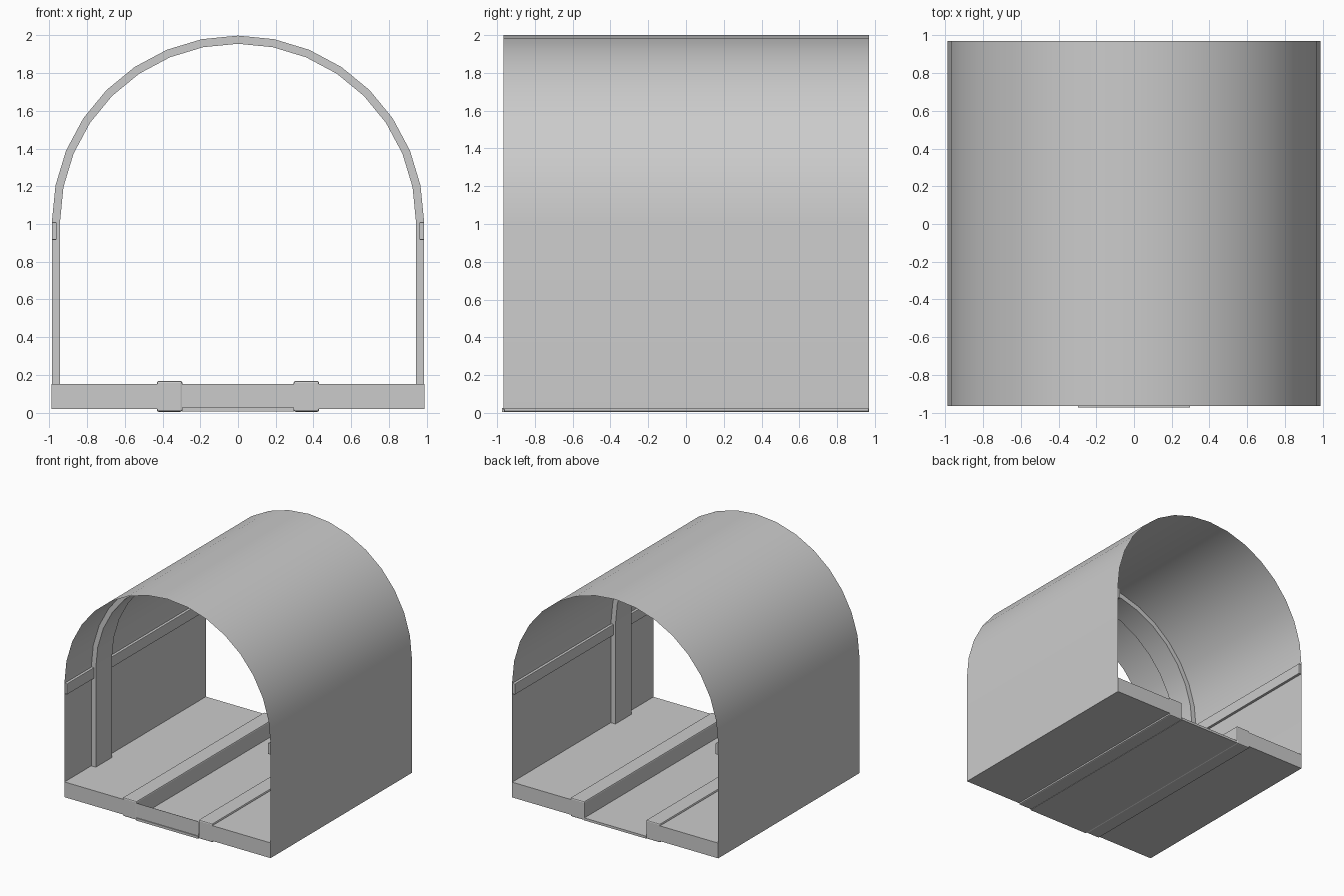
import bpy, bmesh
from math import sin, cos, pi

if "Cube" in bpy.data.objects:
    bpy.data.objects.remove(bpy.data.objects["Cube"])

Y0, Y1 = -0.965, 0.97      # ends of the tunnel section
R, SPRING = 0.988, 1.012   # arch radius and spring height


def finish(name, bm, bevel=0.0, smooth=False):
    bmesh.ops.recalc_face_normals(bm, faces=bm.faces)
    me = bpy.data.meshes.new(name)
    bm.to_mesh(me)
    bm.free()
    ob = bpy.data.objects.new(name, me)
    bpy.context.collection.objects.link(ob)
    if bevel:
        mod = ob.modifiers.new("bevel", 'BEVEL')
        mod.width, mod.segments = bevel, 2
    if smooth:
        bpy.ops.object.select_all(action='DESELECT')
        ob.select_set(True)
        bpy.context.view_layer.objects.active = ob
        bpy.ops.object.shade_smooth_by_angle(angle=pi / 6)
    return ob


def box(name, lo, hi, bevel=0.0):
    bm = bmesh.new()
    bmesh.ops.create_cube(bm, size=1)
    for v in bm.verts:
        v.co = [l + (c + 0.5) * (h - l) for c, l, h in zip(v.co, lo, hi)]
    return finish(name, bm, bevel)


def arch_profile(radius, foot):
    pts = [(radius, foot)]
    pts += [(radius * cos(pi * i / 16), SPRING + radius * sin(pi * i / 16)) for i in range(17)]
    return pts + [(-radius, foot)]


# Thin outer lining: straight walls and a sixteen-sided vault
bm = bmesh.new()
rows = [[bm.verts.new((x, y, z)) for y in (Y0, Y1)] for x, z in arch_profile(R, 0.02)]
for a, b in zip(rows, rows[1:]):
    bm.faces.new((a[0], b[0], b[1], a[1]))
finish("tunnel_lining", bm, smooth=True)

# Reinforcing rib inside the lining
bm = bmesh.new()
rows = []
for (xo, zo), (xi, zi) in zip(arch_profile(R - 0.002, 0.15), arch_profile(0.943, 0.15)):
    rows.append([bm.verts.new(p) for p in
                 ((xo, -0.6, zo), (xi, -0.6, zi), (xi, -0.38, zi), (xo, -0.38, zo))])
for a, b in zip(rows, rows[1:]):
    for k in range(4):
        bm.faces.new((a[k], b[k], b[(k + 1) % 4], a[(k + 1) % 4]))
bm.faces.new(rows[0])
bm.faces.new(rows[-1])
finish("support_rib", bm, smooth=True)

# Mirrored floor slabs, kerb beams and wall rails
for s, side in ((-1, "left"), (1, "right")):
    def pair(name, x0, x1, z0, z1, bevel=0.0):
        a, b = sorted((s * x0, s * x1))
        box(f"{name}_{side}", (a, Y0, z0), (b, Y1, z1), bevel)
    pair("floor_slab", 0.36, 0.987, 0.02, 0.152)
    pair("kerb_beam", 0.295, 0.43, 0.005, 0.168, 0.01)
    pair("wall_rail", 0.961, 0.986, 0.916, 1.01, 0.004)

# Sunken centre channel floor and its closing panel at the front
box("channel_floor", (-0.297, -0.973, 0.006), (0.297, Y1, 0.027))
box("channel_front_panel", (-0.297, Y0, 0.02), (0.297, Y0 + 0.003, 0.152))
